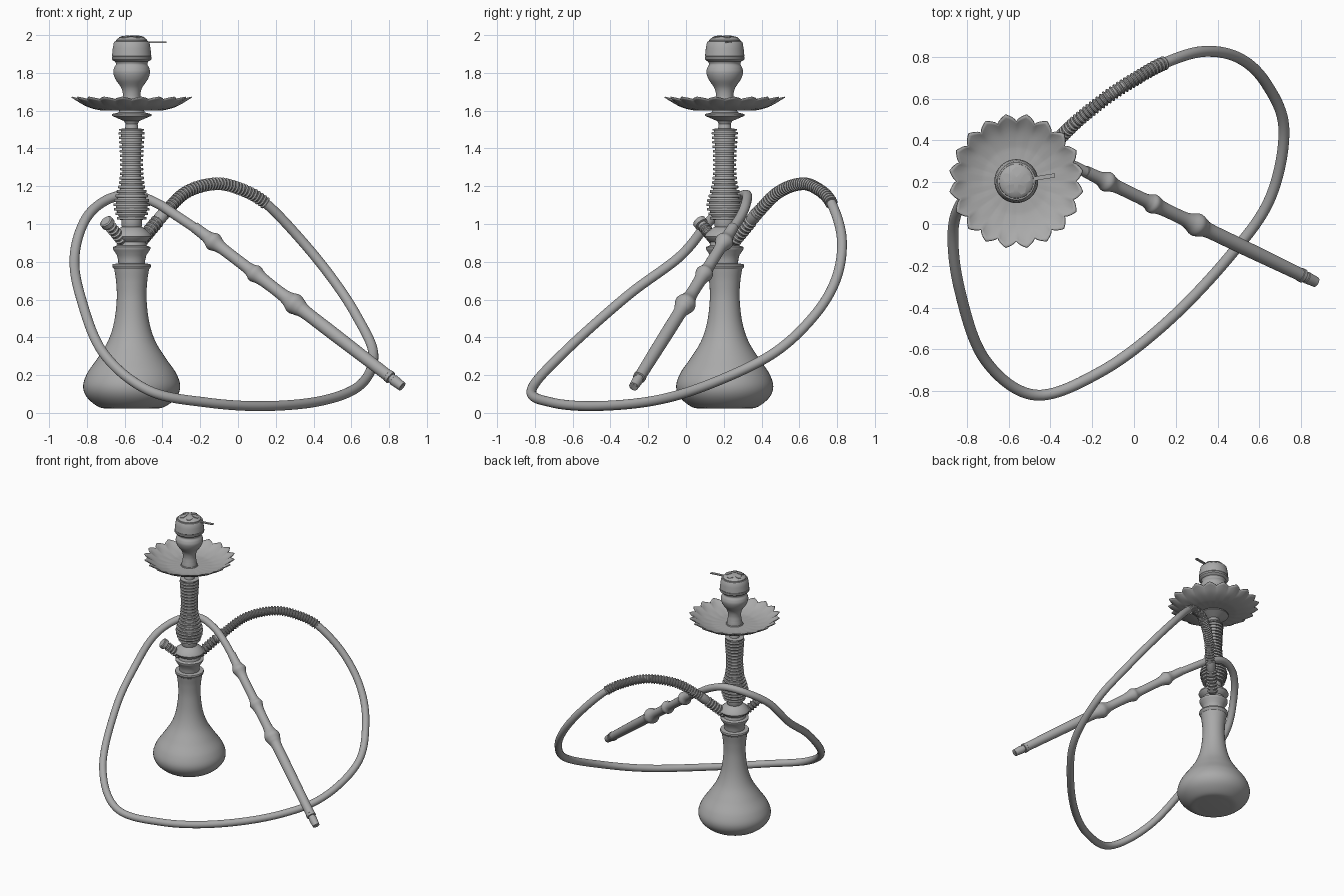
import bpy, bmesh, math
from mathutils import Vector

if "Cube" in bpy.data.objects:
    bpy.data.objects.remove(bpy.data.objects["Cube"], do_unlink=True)

GREY = (0.4, 0.4, 0.4, 1)
grey = bpy.data.materials.new("plain grey")
grey.use_nodes = True
grey.diffuse_color = GREY
grey.node_tree.nodes["Principled BSDF"].inputs["Base Color"].default_value = GREY

AXIS = Vector((-0.563, 0.205, 0))
UP = Vector((0, 0, 1))


def finish(name, bm, angle=35):
    bmesh.ops.recalc_face_normals(bm, faces=bm.faces)
    mesh = bpy.data.meshes.new(name)
    bm.to_mesh(mesh)
    bm.free()
    mesh.materials.append(grey)
    ob = bpy.data.objects.new(name, mesh)
    bpy.context.collection.objects.link(ob)
    bpy.ops.object.select_all(action='DESELECT')
    ob.select_set(True)
    bpy.context.view_layer.objects.active = ob
    bpy.ops.object.shade_smooth_by_angle(angle=math.radians(angle))
    return ob


def spline(points, steps=8):
    """Smooth curve through points of any dimension."""
    p = [Vector(q) for q in points]
    p = [2 * p[0] - p[1]] + p + [2 * p[-1] - p[-2]]
    out = []
    for a, b, c, d in zip(p, p[1:], p[2:], p[3:]):
        for i in range(steps):
            t = i / steps
            out.append(0.5 * (2 * b + (c - a) * t + (2 * a - 5 * b + 4 * c - d) * t * t
                              + (3 * b - a - 3 * c + d) * t ** 3))
    return out + [p[-2]]


def resample(points, step):
    """Evenly spaced points along a polyline."""
    out, need = [points[0]], step
    for a, b in zip(points, points[1:]):
        length, pos = (b - a).length, 0
        while length - pos >= need:
            pos += need
            out.append(a.lerp(b, pos / length))
            need = step
        need -= length - pos
    return out


def sweep(name, points, radii, sides=20, angle=35):
    """Round skin along a path with a radius at every point."""
    bm = bmesh.new()
    rings, normal = [], None
    for i, (p, r) in enumerate(zip(points, radii)):
        tangent = points[min(i + 1, len(points) - 1)] - points[max(i - 1, 0)]
        tangent.normalize()
        if normal is None:
            normal = tangent.orthogonal()
        normal = (normal - tangent * normal.dot(tangent)).normalized()
        side = tangent.cross(normal)
        turns = [2 * math.pi * k / sides for k in range(sides)]
        rings.append([bm.verts.new(p + r * (math.cos(t) * normal + math.sin(t) * side))
                      for t in turns])
    for a, b in zip(rings, rings[1:]):
        for k in range(sides):
            j = (k + 1) % sides
            bm.faces.new((a[k], a[j], b[j], b[k]))
    bm.faces.new(rings[0])
    bm.faces.new(rings[-1])
    return finish(name, bm, angle)


def turned(name, profile, start=AXIS, direction=UP, sides=48):
    """Turned part from (radius, distance) pairs along an axis."""
    # tiny offsets keep flat shoulders from having a zero-length axis step
    points = [start + direction * (s + 1e-5 * i) for i, (r, s) in enumerate(profile)]
    return sweep(name, points, [max(r, 0.0005) for r, s in profile], sides)


# Vase
turned("vase", spline([(.10, .022), (.17, .03), (.235, .08), (.257, .14), (.235, .21),
                       (.18, .29), (.125, .38), (.093, .48), (.079, .6), (.082, .69),
                       (.092, .76)])
       + [(.1, .768), (.103, .777), (.1, .787), (.075, .79)])

# Collar and hub that carry the ports
turned("hub", [(.07, .785), (.072, .81), (.078, .835), (.095, .86), (.1, .87), (.1, .878),
               (.08, .885), (.076, .905), (.1, .925), (.106, .935), (.1, .95), (.07, .975),
               (.052, .985), (.055, .99), (.055, 1.022), (.05, 1.025)])

# Ribbed stem: core with stacked rings
core = spline([(.06, 1.02), (.08, 1.07), (.083, 1.11), (.066, 1.17), (.053, 1.23),
               (.048, 1.31), (.051, 1.4), (.058, 1.5)])
turned("stem_core", core)
RINGS = 20
for i in range(RINGS):
    z = 1.03 + i * 0.45 / (RINGS - 1)
    r = min(core, key=lambda c: abs(c[1] - z))[0] + 0.013
    turned("stem_ring", [(.04, z - .007), (r - .002, z - .007), (r, z - .004),
                         (r, z + .004), (r - .002, z + .007), (.04, z + .007)])

# Neck flaring out below the tray
turned("tray_neck", [(.066, 1.495), (.066, 1.503), (.035, 1.506), (.032, 1.53), (.04, 1.545),
                     (.075, 1.56), (.105, 1.573), (.105, 1.582), (.07, 1.59), (.06, 1.612)])

# Tray with a petalled rim
PETALS, PER = 20, 10
bm = bmesh.new()
tray = spline([(0, 1.605), (.4, 1.604), (.56, 1.609), (.78, 1.631), (1, 1.672)], 4)
rows = []
for f, z in tray:
    row = []
    for k in range(PETALS * PER):
        u = (k % PER) / PER
        petal = (1 - abs(2 * u - 1)) ** 0.75
        reach = .322 - .036 * (1 - petal) * f ** 3
        turn = 2 * math.pi * k / (PETALS * PER)
        drop = .012 * (1 - petal) * f ** 3
        row.append(bm.verts.new(AXIS + Vector((math.cos(turn) * reach * max(f, .02),
                                               math.sin(turn) * reach * max(f, .02), z - drop))))
    rows.append(row)
bm.faces.new(rows[0])
for a, b in zip(rows, rows[1:]):
    for k in range(len(a)):
        j = (k + 1) % len(a)
        bm.faces.new((a[k], a[j], b[j], b[k]))
plate = finish("tray", bm)
thick = plate.modifiers.new("thickness", 'SOLIDIFY')
thick.thickness = 0.006
thick.offset = 0

# Bowl and vented cap
turned("bowl", [(.055, 1.605), (.055, 1.62)]
       + spline([(.05, 1.64), (.046, 1.68), (.055, 1.72), (.085, 1.765), (.097, 1.8),
                 (.093, 1.825), (.083, 1.845), (.088, 1.86)])
       + [(.1, 1.866), (.105, 1.872), (.105, 1.884), (.1, 1.888)])
turned("cap", [(.1, 1.885), (.104, 1.89), (.1, 1.93), (.094, 1.962), (.09, 1.967), (.083, 1.968),
               (.082, 1.974), (.07, 1.985), (.045, 1.992), (.02, 1.995), (0, 1.995)])

# Five vent blades on top of the cap
for i in range(5):
    bm = bmesh.new()
    turn = 2 * math.pi * i / 5 + 0.3
    outline = [(.018, 0, 1.994), (.042, -.022, 1.991), (.066, -.017, 1.985),
               (.07, .004, 1.983), (.05, .022, 1.989)]
    base = []
    for r, s, z in outline:
        base.append(bm.verts.new(AXIS + Vector((r * math.cos(turn) - s * math.sin(turn),
                                                r * math.sin(turn) + s * math.cos(turn), z))))
    face = bm.faces.new(base)
    new = bmesh.ops.extrude_face_region(bm, geom=[face])["geom"]
    bmesh.ops.translate(bm, vec=(0, 0, .005), verts=[g for g in new if isinstance(g, bmesh.types.BMVert)])
    finish("cap_vent", bm)

# Cap lever
bm = bmesh.new()
bmesh.ops.create_cube(bm, size=1)
lever_dir = Vector((1, 0.16, 0))
for v in bm.verts:
    v.co = (AXIS + Vector((.125, .018, 1.963)) + lever_dir * v.co.x * .12
            + Vector((0, v.co.y * .02, v.co.z * .007)))
finish("cap_lever", bm)

# Angled ports: a short valve and a ribbed hose socket
ribs = [(.037 if k % 4 in (1, 2) else .029, .012 + .006 * k) for k in range(29)]
for name, side in (("valve_port", -1), ("hose_port", 1)):
    direction = Vector((side, side, 1.2)).normalized()
    start = AXIS + Vector((.045 * side, .045 * side, .905))
    if side < 0:
        shape = [(.022, 0)] + [(r - .005, s) for r, s in ribs[:21]]
        shape += [(.026, .14), (.037, .142), (.037, .168), (.03, .173), (0, .173)]
    else:
        shape = [(.025, 0)] + ribs + [(.034, .19), (.034, .24), (.026, .242)]
    turned(name, shape, start, direction, 24)

# Hose path from the port, round the loop, behind the stem to the handle
coil_path = [(-.4, .365, 1.045), (-.28, .485, 1.165), (-.13, .605, 1.212), (0, .69, 1.19), (.146, .77, 1.11)]
loop_path = [(.33, .825, .92), (.5, .795, .71), (.63, .675, .51), (.717, .455, .31),
             (.65, .12, .15), (.447, -.167, .065), (.146, -.48, .036), (-.165, -.71, .055),
             (-.476, -.818, .12), (-.715, -.646, .32), (-.835, -.31, .62), (-.865, -.03, .83),
             (-.81, .13, 1.02), (-.7, .26, 1.125), (-.56, .32, 1.155), (-.43, .318, 1.11),
             (-.32, .29, 1.04), (-.2, .235, .96)]
route = spline(coil_path + loop_path, 10)
split = 10 * (len(coil_path) - 1)
coil = resample(route[:split + 1], .005)
sweep("hose_spring", coil, [.034 if i % 4 in (1, 2) else .027 for i in range(len(coil))], 20, 50)
hose = resample(route[split:], .02)
sweep("hose", hose, [.026] * len(hose), 20, 60)

# Handle with three turned knobs and a mouthpiece
grip, tip = Vector((-.23, .25, .983)), Vector((.875, -.28, .135))
handle = spline([(.029, 0), (.031, .07), (.036, .1), (.049, .135), (.036, .175), (.031, .22),
                 (.031, .36), (.036, .4), (.047, .43), (.037, .47), (.033, .52), (.033, .62),
                 (.04, .665), (.056, .71), (.046, .75), (.036, .8), (.035, 1), (.031, 1.38)], 5)
handle += [(.034, 1.382), (.034, 1.4), (.025, 1.402), (.025, 1.418), (.029, 1.42),
           (.025, 1.482), (.018, 1.485), (.016, 1.47)]
turned("handle", handle, grip, (tip - grip).normalized(), 28)
